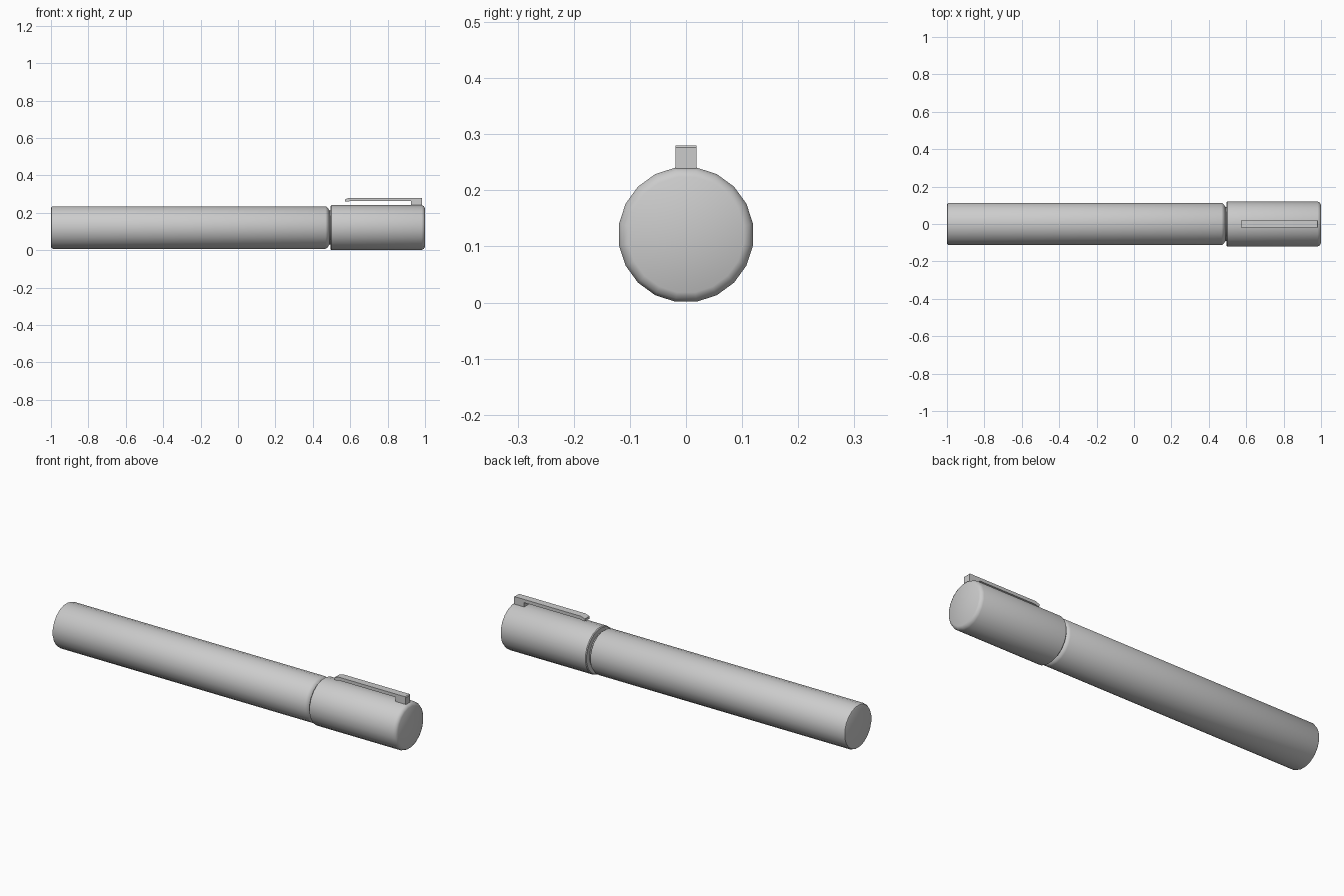
import bpy, bmesh, math

old = bpy.data.objects.get("Cube")
if old:
    bpy.data.objects.remove(old, do_unlink=True)

SIDES = 20
AXIS_Z = 0.121

grey = bpy.data.materials.new("plain grey")
grey.use_nodes = True
colour = (0.6, 0.6, 0.6, 1)
grey.diffuse_color = colour
grey.node_tree.nodes["Principled BSDF"].inputs["Base Color"].default_value = colour


def finish(bm, name, angle):
    bmesh.ops.recalc_face_normals(bm, faces=bm.faces)
    mesh = bpy.data.meshes.new(name)
    bm.to_mesh(mesh)
    bm.free()
    mesh.materials.append(grey)
    obj = bpy.data.objects.new(name, mesh)
    bpy.context.collection.objects.link(obj)
    bpy.ops.object.select_all(action="DESELECT")
    obj.select_set(True)
    bpy.context.view_layer.objects.active = obj
    bpy.ops.object.shade_smooth_by_angle(angle=math.radians(angle))
    return obj


def turned(name, profile, angle=40):
    """Closed solid turned around the long axis from (x, radius) points."""
    bm = bmesh.new()
    rings = []
    for x, r in profile:
        turns = [(i + 0.5) * math.tau / SIDES for i in range(SIDES)]
        rings.append([bm.verts.new((x, r * math.sin(t), AXIS_Z + r * math.cos(t)))
                      for t in turns])
    for a, b in zip(rings, rings[1:]):
        for i in range(SIDES):
            j = (i + 1) % SIDES
            bm.faces.new((a[i], a[j], b[j], b[i]))
    bm.faces.new(rings[0])
    bm.faces.new(rings[-1])
    return finish(bm, name, angle)


# Barrel with a small bevel at the end and a shoulder by the cap
turned("barrel", [(-1, 0.104), (-0.997, 0.111), (-0.988, 0.115),
                  (0.468, 0.115), (0.478, 0.109), (0.488, 0.094)])

# Narrow neck joining barrel and cap
turned("neck", [(0.48, 0.092), (0.51, 0.092)])

# Cap with a bevelled closed end
turned("cap", [(0.495, 0.117), (0.499, 0.121), (0.982, 0.121),
               (0.994, 0.115), (1, 0.104)])

# Clip: side profile extruded across the width
bm = bmesh.new()
side = [(0.573, 0.259), (0.585, 0.259), (0.6, 0.263), (0.925, 0.263),
        (0.925, 0.235), (0.985, 0.235), (0.985, 0.276), (0.981, 0.28),
        (0.595, 0.28), (0.573, 0.272)]
face = bm.faces.new([bm.verts.new((x, -0.019, z)) for x, z in side])
new = bmesh.ops.extrude_face_region(bm, geom=[face])["geom"]
bmesh.ops.translate(bm, vec=(0, 0.038, 0),
                    verts=[v for v in new if isinstance(v, bmesh.types.BMVert)])
finish(bm, "clip", 25)
